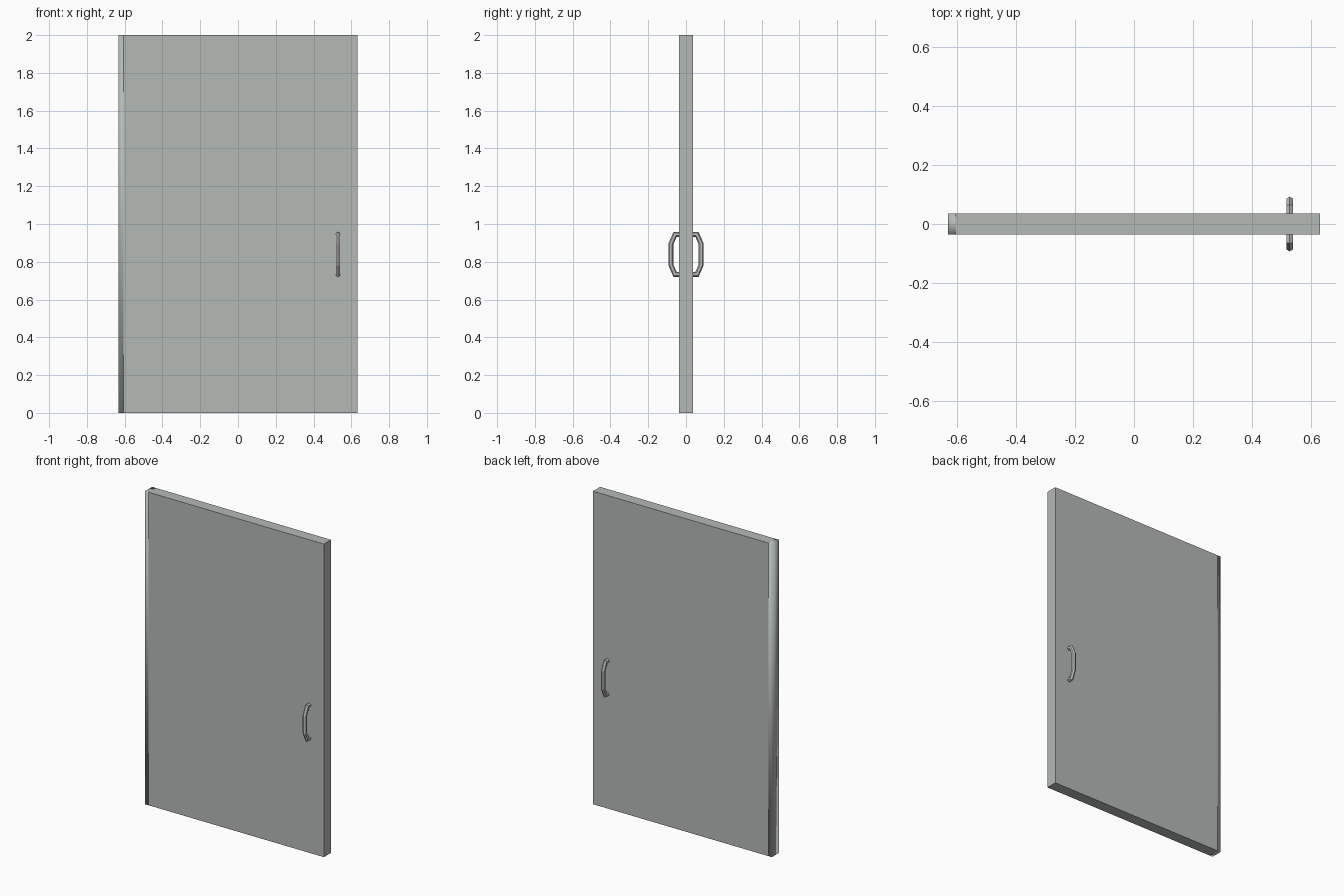
import bpy, bmesh, math
from mathutils import Vector

cube = bpy.data.objects.get("Cube")
if cube:
    bpy.data.objects.remove(cube, do_unlink=True)


def make_material(name, rgb):
    mat = bpy.data.materials.new(name)
    mat.use_nodes = True
    colour = (*rgb, 1.0)
    mat.diffuse_color = colour
    mat.node_tree.nodes["Principled BSDF"].inputs["Base Color"].default_value = colour
    return mat


def add_object(name, bm, mat):
    bmesh.ops.recalc_face_normals(bm, faces=bm.faces)
    mesh = bpy.data.meshes.new(name)
    bm.to_mesh(mesh)
    bm.free()
    mesh.materials.append(mat)
    obj = bpy.data.objects.new(name, mesh)
    bpy.context.scene.collection.objects.link(obj)
    return obj


def box(x0, x1, half_depth, height):
    bm = bmesh.new()
    bmesh.ops.create_cube(bm, size=1)
    for v in bm.verts:
        v.co = (x0 if v.co.x < 0 else x1,
                math.copysign(half_depth, v.co.y),
                height if v.co.z > 0 else 0)
    return bm


def sweep(path, x, side, sides=6, rx=0.0125, ry=0.013):
    """Sweep a polygon along a path of (out, z) points with mitred corners."""
    pts = [Vector(p) for p in path]
    bm = bmesh.new()
    rings = []
    for i, p in enumerate(pts):
        before = (p - pts[i - 1]).normalized() if i else None
        after = (pts[i + 1] - p).normalized() if i < len(pts) - 1 else None
        tangent = ((before or after) + (after or before)).normalized()
        normal = Vector((-tangent.y, tangent.x))
        stretch = 1 / tangent.dot(after or before)
        ring = []
        for k in range(sides):
            a = math.tau * k / sides
            q = p + normal * (ry * stretch * math.cos(a))
            ring.append(bm.verts.new((x + rx * math.sin(a), side * q.x, q.y)))
        rings.append(ring)
    for a, b in zip(rings, rings[1:]):
        for k in range(sides):
            n = (k + 1) % sides
            bm.faces.new((a[k], a[n], b[n], b[k]))
    bm.faces.new(rings[0])
    bm.faces.new(rings[-1])
    return bm


panel_grey = make_material("panel_grey", (0.46, 0.49, 0.47))
handle_grey = make_material("handle_grey", (0.52, 0.53, 0.52))

DEPTH, HEIGHT = 0.036, 2.0
LEFT, SEAM, RIGHT = -0.632, -0.607, 0.632

# Main door slab
add_object("door_panel", box(SEAM, RIGHT, DEPTH, HEIGHT), panel_grey)

# Softly shaded cap along the hinge edge, open where it meets the slab
bm = box(LEFT, SEAM, DEPTH, HEIGHT)
inner = [f for f in bm.faces if all(v.co.x > LEFT + 0.01 for v in f.verts)]
bmesh.ops.delete(bm, geom=inner, context='FACES_ONLY')
cap = add_object("hinge_edge_cap", bm, panel_grey)
cap.data.polygons.foreach_set("use_smooth", [True] * len(cap.data.polygons))

# Bent pull handle on each side of the door
MID, HALF = 0.839, 0.106
half_path = [(0.03, HALF), (0.058, HALF), (0.08, 0.056)]
path = [(y, MID + z) for y, z in half_path]
path += [(y, MID - z) for y, z in reversed(half_path)]
for name, side in (("front_handle", -1), ("back_handle", 1)):
    add_object(name, sweep(path, 0.529, side), handle_grey)
